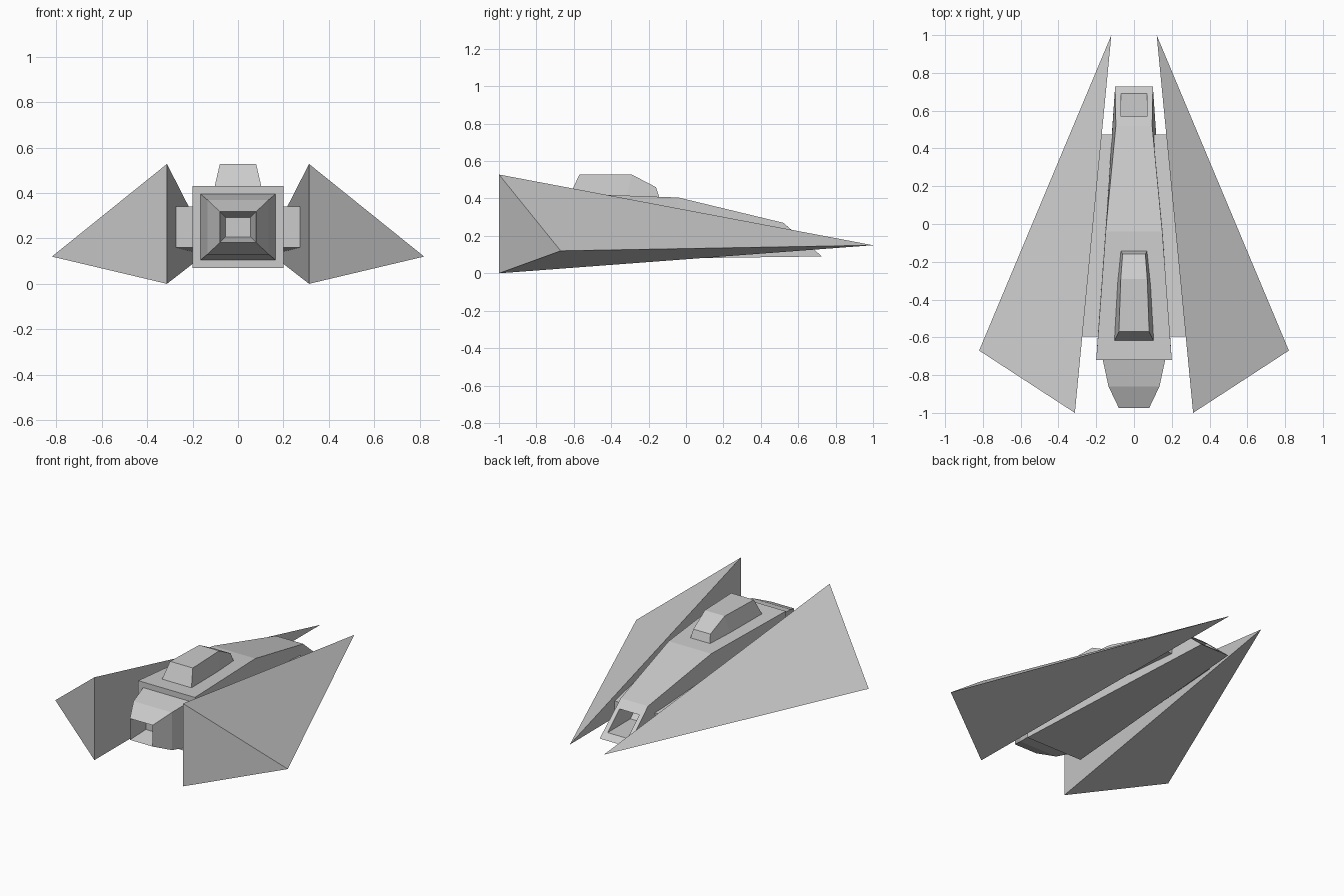
import bpy, bmesh

if "Cube" in bpy.data.objects:
    bpy.data.objects.remove(bpy.data.objects["Cube"])


def make_object(name, bm, mirror=False):
    bmesh.ops.recalc_face_normals(bm, faces=bm.faces)
    mesh = bpy.data.meshes.new(name)
    bm.to_mesh(mesh)
    bm.free()
    obj = bpy.data.objects.new(name, mesh)
    bpy.context.collection.objects.link(obj)
    if mirror:
        obj.modifiers.new("mirror", "MIRROR")
    return obj


def loft(name, sections, mirror=False):
    """Bridge four-cornered sections and cap both ends."""
    bm = bmesh.new()
    rings = [[bm.verts.new(p) for p in s] for s in sections]
    for a, b in zip(rings, rings[1:]):
        for i in range(4):
            j = (i + 1) % 4
            bm.faces.new((a[i], a[j], b[j], b[i]))
    bm.faces.new(rings[0])
    bm.faces.new(rings[-1])
    return make_object(name, bm, mirror)


def section(bottom, top):
    """Symmetric section from (half width, y, z) of its bottom and top edges."""
    (bx, by, bz), (tx, ty, tz) = bottom, top
    return [(-bx, by, bz), (bx, by, bz), (tx, ty, tz), (-tx, ty, tz)]


# Fuselage, ending in a slanted nose with a deep intake
loft("fuselage", [
    section((0.20, -0.72, 0.07), (0.20, -0.72, 0.43)),
    section((0.153, -0.04, 0.08), (0.15, -0.04, 0.405)),
    section((0.10, 0.727, 0.09), (0.096, 0.52, 0.27)),
    section((0.07, 0.69, 0.122), (0.07, 0.57, 0.227)),
    section((0.07, 0.46, 0.122), (0.07, 0.34, 0.227)),
])

# Engine nozzle with a hollow outlet
nozzle = [(-0.72, 0.165, 0.145), (-0.86, 0.135, 0.12), (-0.975, 0.08, 0.068),
          (-0.85, 0.055, 0.043)]
loft("engine_nozzle", [section((w, y, 0.25 - h), (w, y, 0.25 + h))
                       for y, w, h in nozzle])

# Cockpit canopy, sunk slightly into the fuselage
loft("canopy", [
    section((0.105, -0.62, 0.42), (0.08, -0.57, 0.528)),
    section((0.088, -0.32, 0.41), (0.07, -0.29, 0.528)),
    section((0.07, -0.14, 0.40), (0.06, -0.16, 0.46)),
])

# Wing struts joining fuselage and wings
loft("wing_struts", [
    [(0.12, -0.595, 0.16), (0.275, -0.595, 0.16),
     (0.275, -0.595, 0.34), (0.12, -0.595, 0.34)],
    [(0.08, 0.475, 0.135), (0.172, 0.475, 0.135),
     (0.172, 0.475, 0.215), (0.08, 0.475, 0.215)],
], mirror=True)

# Wings: long four-pointed wedges
bm = bmesh.new()
nose, top, bottom, tip = [bm.verts.new(p) for p in (
    (0.12, 1.0, 0.15), (0.313, -1.0, 0.528), (0.313, -1.0, 0.0), (0.82, -0.67, 0.12))]
for tri in ((nose, top, bottom), (nose, tip, top), (nose, bottom, tip), (top, tip, bottom)):
    bm.faces.new(tri)
make_object("wings", bm, mirror=True)
